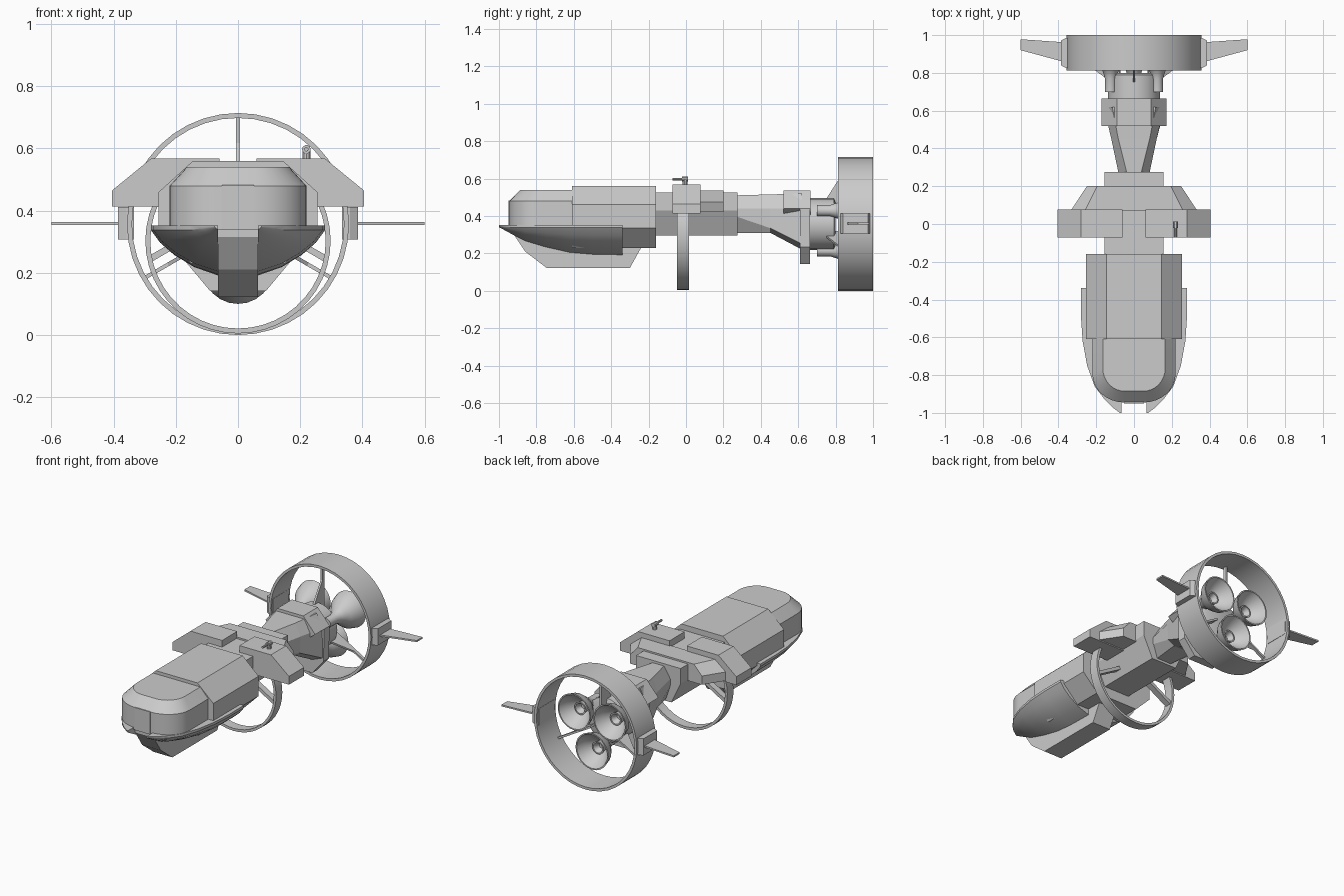
import bpy, bmesh, math
from mathutils import Matrix, Vector

if "Cube" in bpy.data.objects:
    bpy.data.objects.remove(bpy.data.objects["Cube"])

grey = bpy.data.materials.new("hull_grey")
grey.diffuse_color = (0.6, 0.6, 0.6, 1)
grey.use_nodes = True
grey.node_tree.nodes["Principled BSDF"].inputs["Base Color"].default_value = grey.diffuse_color
CZ = 0.357  # engine axis height


def finish(name, bm, smooth=False):
    bmesh.ops.recalc_face_normals(bm, faces=bm.faces)
    me = bpy.data.meshes.new(name)
    bm.to_mesh(me)
    bm.free()
    ob = bpy.data.objects.new(name, me)
    bpy.context.collection.objects.link(ob)
    me.materials.append(grey)
    if smooth:
        bpy.ops.object.select_all(action='DESELECT')
        ob.select_set(True)
        bpy.context.view_layer.objects.active = ob
        bpy.ops.object.shade_smooth_by_angle(angle=math.radians(32))
    return ob


def loft(name, sections, closed=False, smooth=False):
    """Skin closed cross-sections; cap the ends unless it loops."""
    bm = bmesh.new()
    rows = [[bm.verts.new(p) for p in s] for s in sections]
    n = len(rows[0])
    pairs = list(zip(rows, rows[1:])) + ([(rows[-1], rows[0])] if closed else [])
    for a, b in pairs:
        for i in range(n):
            j = (i + 1) % n
            bm.faces.new((a[i], a[j], b[j], b[i]))
    if not closed:
        bm.faces.new(rows[0])
        bm.faces.new(rows[-1])
    return finish(name, bm, smooth)


def sym(y, half):
    """Full section at y from its right half (x, z), top to bottom."""
    return [(x, y, z) for x, z in half] + [(-x, y, z) for x, z in reversed(half)]


def box(name, x0, x1, y0, y1, z0, z1):
    return loft(name, [[(x0, y0, z), (x1, y0, z), (x1, y1, z), (x0, y1, z)] for z in (z0, z1)])


def band(name, R, r, cz, y0, y1, a0, a1, n):
    """Flat ring or arc around the y axis."""
    full = abs(a1 - a0) >= 360
    secs = []
    for i in range(n if full else n + 1):
        a = math.radians(a0 + (a1 - a0) * i / n)
        c, s = math.cos(a), math.sin(a)
        secs.append([(q * c, y, cz + q * s) for q, y in ((R, y0), (R, y1), (r, y1), (r, y0))])
    return loft(name, secs, full, True)


def lathe(name, prof, cx, cz, n=24, closed=False):
    """Turn (radius, y) points around an axis along y."""
    secs = [[(cx + r * math.cos(k * math.tau / n), y, cz + r * math.sin(k * math.tau / n))
             for k in range(n)] for r, y in prof]
    return loft(name, secs, closed, True)


def rod(name, a, b, r, n=8):
    a, b = Vector(a), Vector(b)
    d = b - a
    bm = bmesh.new()
    m = Matrix.Translation((a + b) / 2) @ d.to_track_quat('Z', 'Y').to_matrix().to_4x4()
    bmesh.ops.create_cone(bm, cap_ends=True, segments=n, radius1=r, radius2=r, depth=d.length, matrix=m)
    return finish(name, bm, True)


# cockpit canopy with rounded front and bevelled roof
def canopy_outline(z, w, yf, rx, ry):
    right = [(w, -0.60)]
    for i in range(9):
        a = i * math.pi / 16
        right.append((w - rx + rx * math.cos(a), yf + ry - ry * math.sin(a)))
    return [(x, y, z) for x, y in right] + [(-x, y, z) for x, y in reversed(right)]


loft("cockpit_canopy", [canopy_outline(0.34, 0.22, -0.945, 0.17, 0.15),
                        canopy_outline(0.48, 0.22, -0.945, 0.17, 0.15),
                        canopy_outline(0.54, 0.165, -0.885, 0.115, 0.12)], smooth=True)
box("canopy_front_strip", -0.052, 0.052, -0.949, -0.90, 0.34, 0.482)

# main body
body = [(0.145, 0.56), (0.255, 0.46), (0.255, 0.335), (0.15, 0.23)]
loft("main_body", [sym(-0.61, body), sym(-0.16, body)])

# lower hull bowls either side of the keel
stations = [(-0.34, 0.28, 0.16), (-0.5, 0.28, 0.157), (-0.62, 0.272, 0.147), (-0.75, 0.248, 0.118),
            (-0.86, 0.208, 0.085), (-0.93, 0.155, 0.05), (-0.97, 0.115, 0.028), (-1.0, 0.075, 0.012)]
for side, s in (("left", -1), ("right", 1)):
    secs = []
    for y, w, d in stations:
        lip = min(0.015, d * 0.3)
        sec = [(s * 0.065, y, 0.352), (s * w, y, 0.352)]
        for u, v in ((1, 0), (0.86, 0.28), (0.65, 0.55), (0.35, 0.82), (0, 1)):
            sec.append((s * (0.065 + (w - 0.065) * u), y, 0.352 - lip - (d - lip) * v))
        secs.append(sec)
    loft(side + "_lower_hull", secs, smooth=True)

# keel
keel = [(-0.93, 0.36), (-0.93, 0.315), (-0.86, 0.21), (-0.745, 0.122), (-0.30, 0.122), (-0.24, 0.23), (-0.24, 0.36)]
loft("keel", [[(x, y, z) for y, z in keel] for x in (-0.065, 0.065)])

# spine behind the body
spine = [(0.155, 0.525), (0.155, 0.43), (0.09, 0.295)]
loft("spine", [sym(-0.17, spine), sym(0.275, spine)])

# shoulder wings and the tapered block behind them
for side, s in (("left", -1), ("right", 1)):
    wing = [(0.06, 0.567), (0.28, 0.567), (0.405, 0.465), (0.405, 0.413), (0.06, 0.413)]
    loft(side + "_shoulder", [[(s * x, y, z) for x, z in wing] for y in (-0.072, 0.078)])
loft("shoulder_rear_block", [sym(0.07, [(0.26, 0.535), (0.335, 0.475), (0.335, 0.42)]),
                             sym(0.20, [(0.195, 0.535), (0.25, 0.475), (0.25, 0.42)])])

# hoop under the shoulders with its struts
band("lower_hoop", 0.298, 0.282, 0.303, -0.047, 0.015, -205, 25, 28)
for side, s in (("left", -1), ("right", 1)):
    loft(side + "_hoop_strut", [[(s * x, y, z + t) for y, t in ((-0.035, -0.012), (0.005, -0.012),
         (0.005, 0.012), (-0.035, 0.012))] for x, z in ((0.282, 0.245), (0.10, 0.35))])

# deck gun
lathe("gun_barrel", [(0.007, -0.072), (0.007, 0.0)], 0.22, 0.597, 8)
lathe("gun_breech", [(0.014, -0.022), (0.014, 0.012)], 0.22, 0.597, 10)
rod("gun_post", (0.22, -0.005, 0.56), (0.22, -0.005, 0.597), 0.013, 10)

# neck and engine mount
loft("neck", [sym(0.26, [(0.035, 0.51), (0.08, 0.44), (0.08, 0.40), (0.05, 0.31)]),
              sym(0.45, [(0.083, 0.515), (0.12, 0.44), (0.115, 0.335), (0.07, 0.31)]),
              sym(0.62, [(0.115, 0.52), (0.16, 0.44), (0.165, 0.25), (0.09, 0.22)])])
loft("mount_block", [sym(y, [(0.09, 0.535), (0.173, 0.44), (0.12, 0.40)]) for y in (0.52, 0.665)])
loft("mount_plate", [sym(y, [(0.09, 0.534), (0.172, 0.44), (0.168, 0.235), (0.09, 0.142)]) for y in (0.61, 0.664)])

# engine core
lathe("engine_core", [(0.138, 0.66), (0.138, 0.79), (0.115, 0.80)], 0, CZ)

# three rocket bells, hollow, with inner nozzles
for k, ang in enumerate((-90, 30, 150)):
    a = math.radians(ang)
    cx, cz = 0.143 * math.cos(a), CZ + 0.143 * math.sin(a)
    lathe(f"rocket_bell_{k + 1}", [(0.03, 0.70), (0.03, 0.77), (0.042, 0.81), (0.072, 0.845), (0.1, 0.885),
          (0.114, 0.935), (0.106, 0.935), (0.085, 0.89), (0.045, 0.845), (0.02, 0.825)], cx, cz)
    lathe(f"bell_nozzle_{k + 1}", [(0.03, 0.82), (0.04, 0.875), (0.032, 0.875), (0.015, 0.84)], cx, cz, 16)

# ring shroud held by three spokes with gussets
band("engine_ring", 0.357, 0.341, CZ, 0.812, 1.0, 0, 360, 40)
gusset = [(0.70, 0.10), (0.75, 0.135), (0.83, 0.26), (0.83, 0.345), (0.85, 0.345), (0.85, 0.08)]
for k, ang in enumerate((90, 210, 330)):
    a = math.radians(ang)
    c, s = math.cos(a), math.sin(a)
    loft(f"ring_spoke_{k + 1}", [[(r * c - t * s, y, CZ + r * s + t * c) for y, r in gusset] for t in (-0.006, 0.006)])

# ring side pods and stabiliser fins
for side, s in (("left", -1), ("right", 1)):
    loft(side + "_pod", [[(s * x, y, z) for y, z in ((y0, 0.307), (y1, 0.307), (y1, 0.412), (y0, 0.412))]
                         for x, y0, y1 in ((0.335, 0.825, 0.985), (0.36, 0.825, 0.985), (0.386, 0.84, 0.972))])
    loft(side + "_fin", [[(s * x, y, z) for x, y in ((0.37, 0.858), (0.6, 0.92), (0.6, 0.978), (0.37, 0.962))]
                         for z in (0.354, 0.364)])
